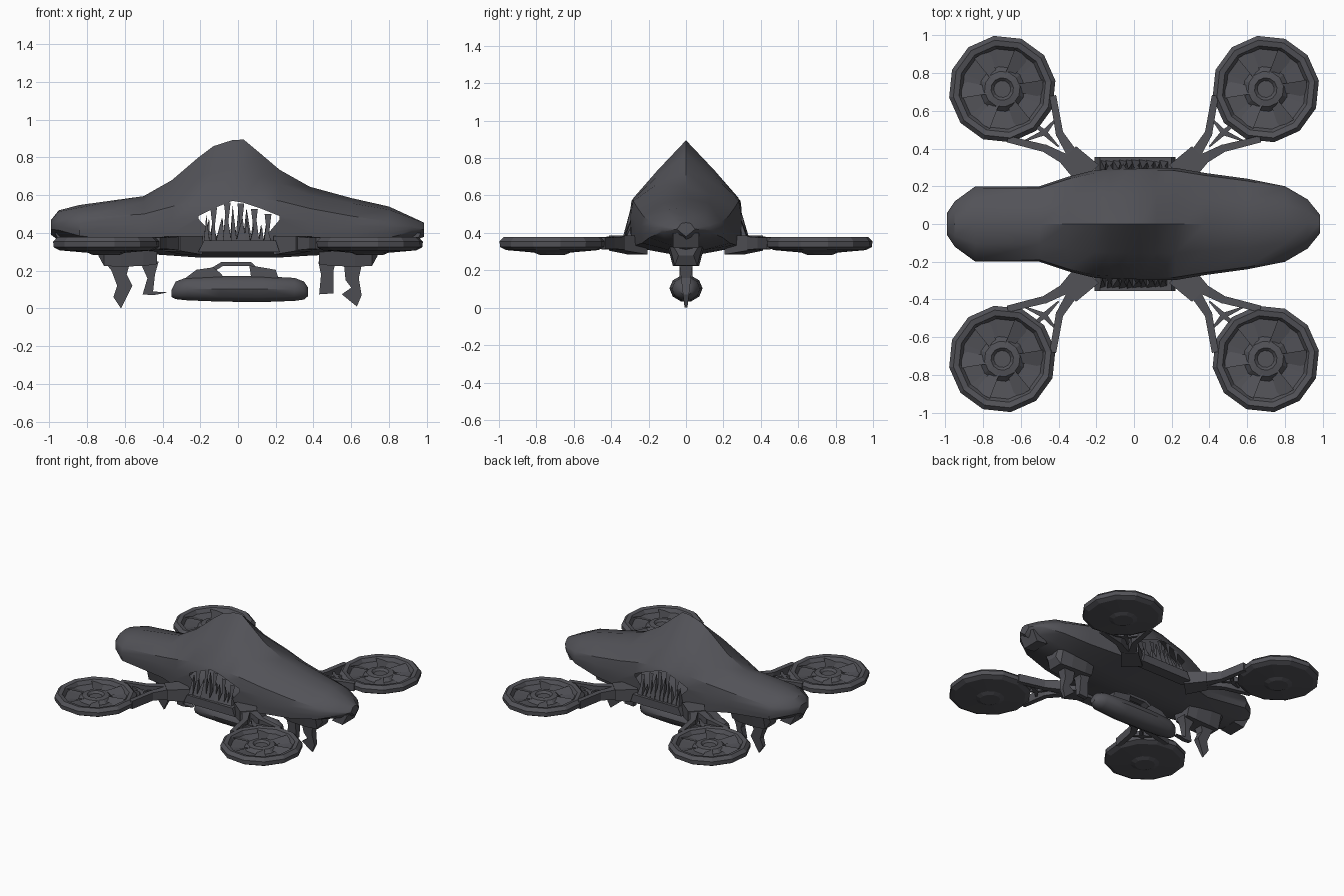
import bpy, bmesh, math, random
from mathutils import Vector

if "Cube" in bpy.data.objects:
    bpy.data.objects.remove(bpy.data.objects["Cube"])

random.seed(4)
grey = bpy.data.materials.new("dark grey")
grey.diffuse_color = (0.085, 0.085, 0.097, 1)
grey.use_nodes = True
grey.node_tree.nodes["Principled BSDF"].inputs["Base Color"].default_value = grey.diffuse_color


def finish(name, bm, smooth=None):
    bmesh.ops.remove_doubles(bm, verts=bm.verts, dist=0.0005)
    bmesh.ops.recalc_face_normals(bm, faces=bm.faces)
    me = bpy.data.meshes.new(name)
    bm.to_mesh(me)
    bm.free()
    me.materials.append(grey)
    ob = bpy.data.objects.new(name, me)
    bpy.context.collection.objects.link(ob)
    if smooth:
        bpy.ops.object.select_all(action='DESELECT')
        ob.select_set(True)
        bpy.context.view_layer.objects.active = ob
        bpy.ops.object.shade_smooth_by_angle(angle=math.radians(smooth))
    return ob


def loft(bm, rings, closed=True, skip=None):
    vs = [[bm.verts.new(p) for p in r] for r in rings]
    n = len(rings[0])
    for i in range(len(vs) - 1):
        for j in range(n if closed else n - 1):
            if skip and skip(i, j):
                continue
            k = (j + 1) % n
            bm.faces.new((vs[i][j], vs[i][k], vs[i + 1][k], vs[i + 1][j]))
    return vs


def prism(bm, pts, y0, y1):
    # x/z outline given thickness along y
    vs = loft(bm, [[(x, y, z) for x, z in pts] for y in (y0, y1)])
    for r in vs:
        bm.faces.new(r)


def beam(bm, a, b, wa, wb, ha, hb):
    # tapered bar from a to b
    a, b = Vector(a), Vector(b)
    side = (b - a).cross(Vector((0, 0, 1))).normalized()
    up = Vector((0, 0, 1))
    rings = [[p + side * w * s + up * h * t for s, t in ((-1, -1), (1, -1), (1, 1), (-1, 1))]
             for p, w, h in ((a, wa / 2, ha / 2), (b, wb / 2, hb / 2))]
    for r in loft(bm, rings):
        bm.faces.new(r)


# Hull shell: x, half width, ridge z, shoulder z, keel z
stations = [(-.99, .06, .47, .45, .39), (-.95, .12, .52, .47, .36), (-.84, .2, .548, .48, .33),
            (-.5, .2, .595, .50, .29), (-.35, .25, .68, .54, .28), (-.21, .285, .80, .575, .27),
            (-.13, .29, .86, .58, .27), (-.03, .292, .892, .585, .27), (.03, .293, .895, .59, .27),
            (.12, .297, .82, .58, .27), (.22, .297, .735, .57, .27), (.38, .27, .645, .53, .28),
            (.6, .24, .585, .49, .29), (.8, .2, .54, .46, .32), (.92, .13, .485, .44, .35),
            (.985, .05, .455, .42, .38)]
window = {-.21: (.49, .475), -.13: (.53, .39), -.03: (.57, .35), .03: (.56, .35),
          .12: (.53, .35), .22: (.49, .47)}
rings = []
for x, w, zt, zs, zb in stations:
    sill = min(zb + .055, .42)
    wt, wb = window.get(x, (zs + (sill - zs) * .35, zs + (sill - zs) * .7))
    k = .46 + .42 * abs(x)
    half = [(w * .52, zs + (zt - zs) * k), (w * .95, zs), (w, wt), (w, wb), (w * .98, sill),
            (min(.1, w * .5), zb + .02)]
    rings.append([(x, 0, zt)] + [(x, y, z) for y, z in half] + [(x, 0, zb)]
                 + [(x, -y, z) for y, z in reversed(half)])
first = [s[0] for s in stations].index(-.21)
last = [s[0] for s in stations].index(.22)
bm = bmesh.new()
hull = loft(bm, rings, skip=lambda i, j: first <= i < last and j in (3, 10))
bm.faces.new(hull[0])
bm.faces.new(hull[-1])
finish("hull", bm, 35)

# Side cages: sill ledge plus jagged slats in each window
for s, label in ((-1, "front"), (1, "back")):
    bm = bmesh.new()
    prism(bm, [(-.21, .30), (.22, .30), (.2, .36), (-.18, .36)], s * .27, s * .355)
    for i in range(10):
        x = -.165 + i * .036
        top = .57 - abs(x + .03) * .42 - random.uniform(.0, .07)
        w = random.uniform(.016, .034)
        lean = random.uniform(-.014, .014)
        a = [(x - w, s * .35, .33), (x + w, s * .34, .33), (x + lean, s * .29, top)]
        b = [(x - w, s * .29, .34), (x + w, s * .28, .34), (x + lean, s * .285, top - .01)]
        for r in loft(bm, [a, b]):
            bm.faces.new(r)
        # teeth hanging from the upper edge
        if i % 2:
            zt = .572 - abs(x + .03) * .38
            bm.faces.new([bm.verts.new(p) for p in ((x - .018, s * .29, zt), (x + .018, s * .29, zt),
                                                    (x, s * .32, zt - .15))])
    finish(label + "_window_cage", bm)

# Four ducted rotors with arms
profile = [(.07, .283), (.10, .295), (.25, .308), (.283, .325), (.285, .355),
           (.262, .378), (.232, .372), (.215, .345), (.12, .335), (.095, .36), (.06, .365),
           (.045, .35)]
for sx, xl in ((-1, "left"), (1, "right")):
    for sy, yl in ((-1, "front"), (1, "back")):
        cx, cy = sx * .698, sy * .715
        bm = bmesh.new()
        n = 12
        rings = [[(cx + r * math.cos(2 * math.pi * (i + .3) / n),
                   cy + r * math.sin(2 * math.pi * (i + .3) / n), z)
                  for i in range(n)] for r, z in profile]
        vs = loft(bm, rings)
        bm.faces.new(vs[0])
        bm.faces.new(vs[-1])
        finish(f"{yl}_{xl}_rotor_duct", bm)
        # twisted blades inside the duct
        bm = bmesh.new()
        for i in range(6):
            a = i * math.pi / 3
            pts = []
            for r, da, z in ((.07, -.2, .345), (.22, -.2, .342), (.22, .22, .366), (.07, .35, .362)):
                pts.append(bm.verts.new((cx + r * math.cos(a + da), cy + r * math.sin(a + da), z)))
            bm.faces.new(pts)
        finish(f"{yl}_{xl}_rotor_blades", bm)

        def P(x, y, z=.345):
            return (sx * x, sy * y, z)
        bm = bmesh.new()
        beam(bm, P(.24, .26, .335), P(.35, .37, .345), .15, .12, .1, .08)
        # fork struts spreading to the duct rim
        beam(bm, P(.32, .36), P(.395, .48), .06, .04, .075, .06)
        beam(bm, P(.393, .47), P(.43, .68), .04, .035, .06, .06)
        beam(bm, P(.34, .33), P(.48, .405), .06, .04, .075, .06)
        beam(bm, P(.47, .40), P(.67, .45), .04, .035, .06, .06)
        # star-shaped brace in the fork
        for x, y in ((.41, .56), (.58, .44), (.40, .41), (.55, .55)):
            beam(bm, P(.475, .485), P(x, y), .03, .008, .04, .02)
        finish(f"{yl}_{xl}_arm", bm)

# Underslung pod
bm = bmesh.new()
rings = []
for x, ry, z0, z1 in ((-.352, .025, .06, .10), (-.33, .055, .047, .145), (-.27, .08, .04, .168),
                      (-.1, .088, .033, .175), (.12, .088, .03, .175), (.3, .075, .037, .165),
                      (.35, .05, .045, .145), (.372, .025, .065, .11)):
    cz, rz = (z0 + z1) / 2, (z1 - z0) / 2
    rings.append([(x, ry * math.cos(t * math.pi / 5), cz + rz * math.sin(t * math.pi / 5))
                  for t in range(10)])
vs = loft(bm, rings)
bm.faces.new(vs[0])
bm.faces.new(vs[-1])
finish("pod", bm, 40)

# Pod hanger: two gussets and a top bar
bm = bmesh.new()
prism(bm, [(-.28, .16), (-.22, .205), (-.13, .218), (-.085, .18), (-.08, .16)], -.035, .035)
prism(bm, [(-.14, .215), (-.09, .245), (.07, .245), (.1, .218), (.06, .225), (-.08, .225), (-.12, .2)],
      -.025, .025)
prism(bm, [(.06, .228), (.1, .222), (.2, .205), (.215, .16), (.07, .16)], -.035, .035)
finish("pod_hanger", bm)

# Leg housings and jagged landing legs
for s, label in ((-1, "left"), (1, "right")):
    bm = bmesh.new()
    xs = [(.43, .06, .235), (.5, .07, .225), (.62, .07, .222), (.71, .06, .225), (.74, .04, .28)]
    rings = [[(s * x, y, z) for y, z in ((-w, zb), (w, zb), (w + .03, .335), (-w - .03, .335))]
             for x, w, zb in xs]
    vs = loft(bm, rings)
    bm.faces.new(vs[0])
    bm.faces.new(vs[-1])
    finish(label + "_leg_housing", bm)
legs = {
    "left_outer_leg": [(-.71, .25), (-.57, .25), (-.59, .18), (-.56, .12), (-.62, .0), (-.66, .06),
                       (-.64, .12), (-.67, .2)],
    "left_inner_leg": [(-.52, .25), (-.42, .25), (-.44, .18), (-.45, .09), (-.37, .085), (-.45, .07),
                       (-.505, .075), (-.48, .16)],
    "right_inner_leg": [(.425, .25), (.52, .25), (.505, .2), (.505, .08), (.43, .075), (.44, .18)],
    "right_outer_leg": [(.56, .25), (.66, .25), (.64, .16), (.655, .07), (.63, .01), (.55, .075),
                        (.6, .11), (.57, .15)],
}
for name, pts in legs.items():
    bm = bmesh.new()
    prism(bm, pts, -.03, .03)
    # legs narrow toward the foot
    for v in bm.verts:
        v.co.y *= .25 + 4 * v.co.z
    finish(name, bm)

# Bumper scoops under the hull ends
for s, label in ((-1, "left"), (1, "right")):
    bm = bmesh.new()
    prism(bm, [(s * .97, .40), (s * .9, .40), (s * .84, .33), (s * .93, .32)], -.07, .07)
    finish(label + "_bumper", bm)
